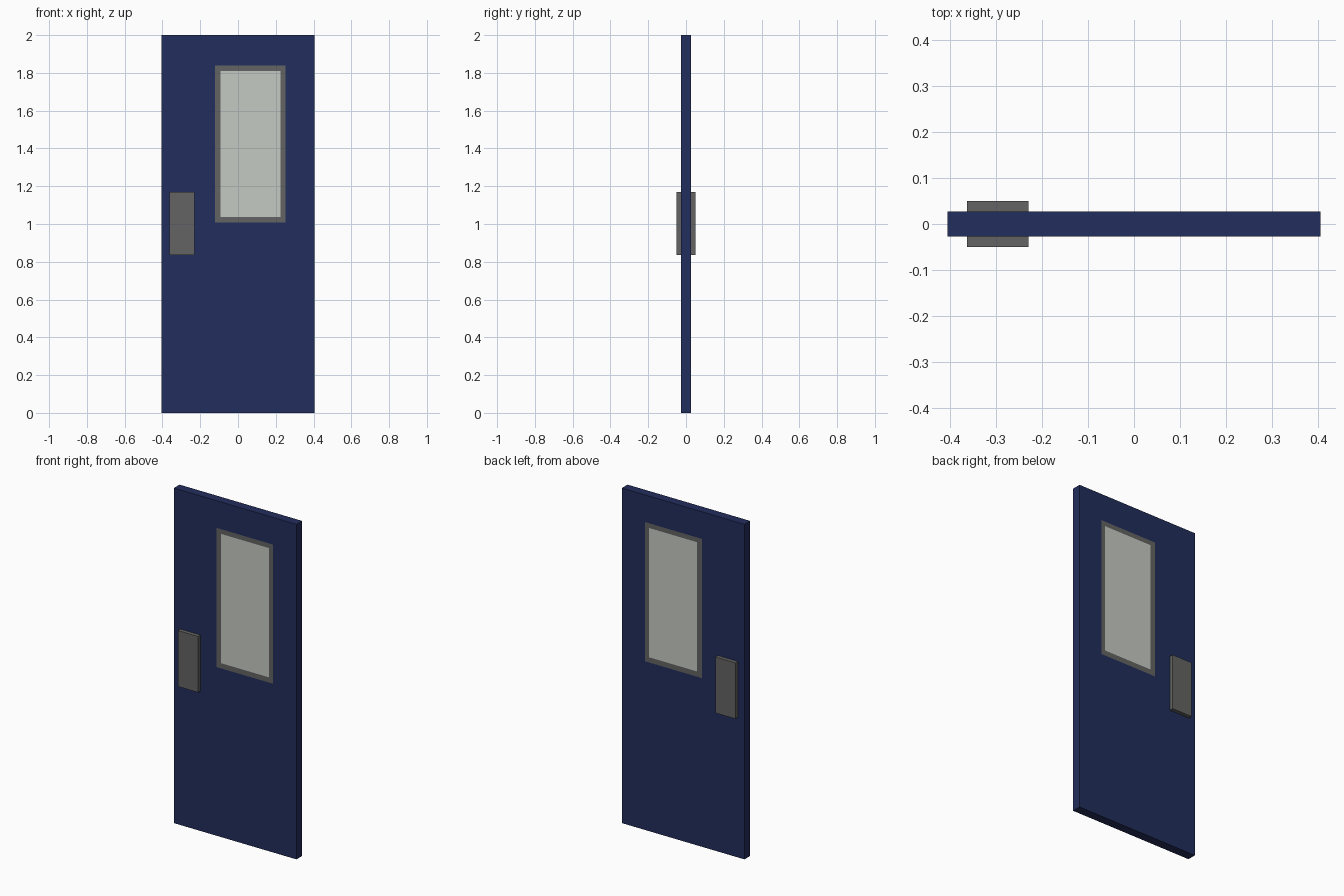
import bpy
import bmesh

cube = bpy.data.objects.get("Cube")
if cube:
    bpy.data.objects.remove(cube, do_unlink=True)


def make_material(name, rgb):
    mat = bpy.data.materials.new(name)
    mat.use_nodes = True
    color = (*rgb, 1.0)
    mat.diffuse_color = color
    mat.node_tree.nodes["Principled BSDF"].inputs["Base Color"].default_value = color
    return mat


navy = make_material("navy paint", (0.016, 0.027, 0.107))
grey = make_material("grey metal", (0.127, 0.127, 0.125))
pale = make_material("pale glass", (0.56, 0.59, 0.54))


def add_object(name, bm, mat):
    bmesh.ops.recalc_face_normals(bm, faces=bm.faces)
    mesh = bpy.data.meshes.new(name)
    bm.to_mesh(mesh)
    bm.free()
    mesh.materials.append(mat)
    obj = bpy.data.objects.new(name, mesh)
    bpy.context.scene.collection.objects.link(obj)
    return obj


def box(name, rect, y0, y1, mat):
    """Solid block over rect = (x0, x1, z0, z1)."""
    x0, x1, z0, z1 = rect
    bm = bmesh.new()
    bmesh.ops.create_cube(bm, size=1)
    for v in bm.verts:
        v.co = (x1 if v.co.x > 0 else x0,
                y1 if v.co.y > 0 else y0,
                z1 if v.co.z > 0 else z0)
    return add_object(name, bm, mat)


def ring(name, outer, inner, half, mat):
    """Slab with a rectangular opening, half = half its thickness."""
    def loop(bm, r, y):
        return [bm.verts.new((r[i], y, r[k])) for i, k in ((0, 2), (1, 2), (1, 3), (0, 3))]
    bm = bmesh.new()
    loops = [loop(bm, outer, -half), loop(bm, inner, -half),
             loop(bm, inner, half), loop(bm, outer, half)]
    for a, b in zip(loops, loops[1:] + loops[:1]):
        for i in range(4):
            j = (i + 1) % 4
            bm.faces.new((a[i], a[j], b[j], b[i]))
    return add_object(name, bm, mat)


HALF = 0.027
PLATE_Y = 0.05
door_rect = (-0.405, 0.405, 0.0, 2.0)
frame_rect = (-0.123, 0.251, 1.007, 1.838)
glass_rect = (-0.092, 0.225, 1.038, 1.81)
plate_rect = (-0.362, -0.229, 0.836, 1.17)

# Door leaf, window frame and pane, all flush on both faces
ring("door_panel", door_rect, frame_rect, HALF, navy)
ring("window_frame", frame_rect, glass_rect, HALF, grey)
box("window_pane", glass_rect, -HALF, HALF, pale)

# Push plates on both faces
box("front_push_plate", plate_rect, -PLATE_Y, -HALF, grey)
box("back_push_plate", plate_rect, HALF, PLATE_Y, grey)
